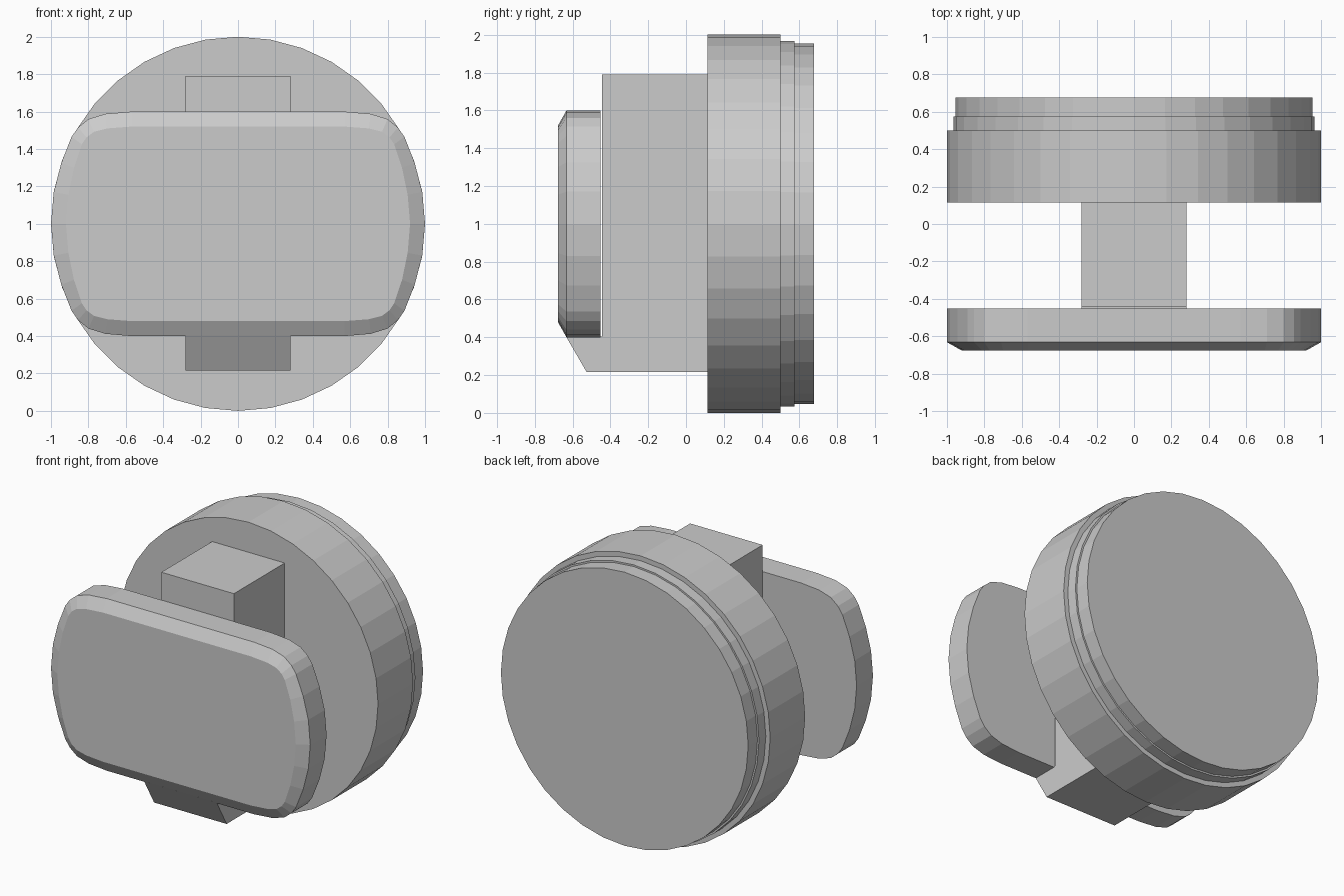
import bpy, bmesh
from math import sin, cos, pi

if "Cube" in bpy.data.objects:
    bpy.data.objects.remove(bpy.data.objects["Cube"])


def loft(name, rings):
    """Skin matching closed loops of points and cap both ends."""
    bm = bmesh.new()
    loops = [[bm.verts.new(p) for p in ring] for ring in rings]
    n = len(loops[0])
    for a, b in zip(loops, loops[1:]):
        for i in range(n):
            j = (i + 1) % n
            bm.faces.new((a[i], a[j], b[j], b[i]))
    bm.faces.new(loops[0])
    bm.faces.new(loops[-1])
    bmesh.ops.recalc_face_normals(bm, faces=bm.faces)
    mesh = bpy.data.meshes.new(name)
    bm.to_mesh(mesh)
    bm.free()
    obj = bpy.data.objects.new(name, mesh)
    bpy.context.collection.objects.link(obj)
    return obj


def circle(r, y, n=36):
    return [(r * cos(2 * pi * i / n), y, 1 + r * sin(2 * pi * i / n)) for i in range(n)]


def mirrored_outline(quarter, y):
    """Quarter outline (side to top) mirrored about both axes, centred at z = 1."""
    half = quarter + [(-x, z) for x, z in reversed(quarter)]
    full = half + [(x, -z) for x, z in reversed(half[1:-1])]
    return [(x, y, 1 + z) for x, z in full]


# Stepped round base disc
loft("base_disc", [circle(r, y) for r, y in
                   [(1, 0.115), (1, 0.50), (0.966, 0.50), (0.966, 0.575),
                    (0.954, 0.575), (0.954, 0.677)]])

# Rectangular stem with a sloped toe under the plate
stem = [(0.115, 1.79), (-0.445, 1.79), (-0.445, 0.405),
        (-0.635, 0.405), (-0.525, 0.215), (0.115, 0.215)]
loft("stem", [[(x, y, z) for y, z in stem] for x in (-0.28, 0.28)])

# Rounded front plate with chamfered face
outer = [(1, 0), (0.985, 0.17), (0.945, 0.325), (0.89, 0.465), (0.855, 0.515),
         (0.80, 0.56), (0.71, 0.588), (0.57, 0.60)]
inner = [(0.92, 0), (0.907, 0.155), (0.877, 0.30), (0.835, 0.425), (0.81, 0.462),
         (0.77, 0.492), (0.70, 0.51), (0.57, 0.52)]
loft("front_plate", [mirrored_outline(outer, -0.452),
                     mirrored_outline(outer, -0.632),
                     mirrored_outline(inner, -0.677)])
